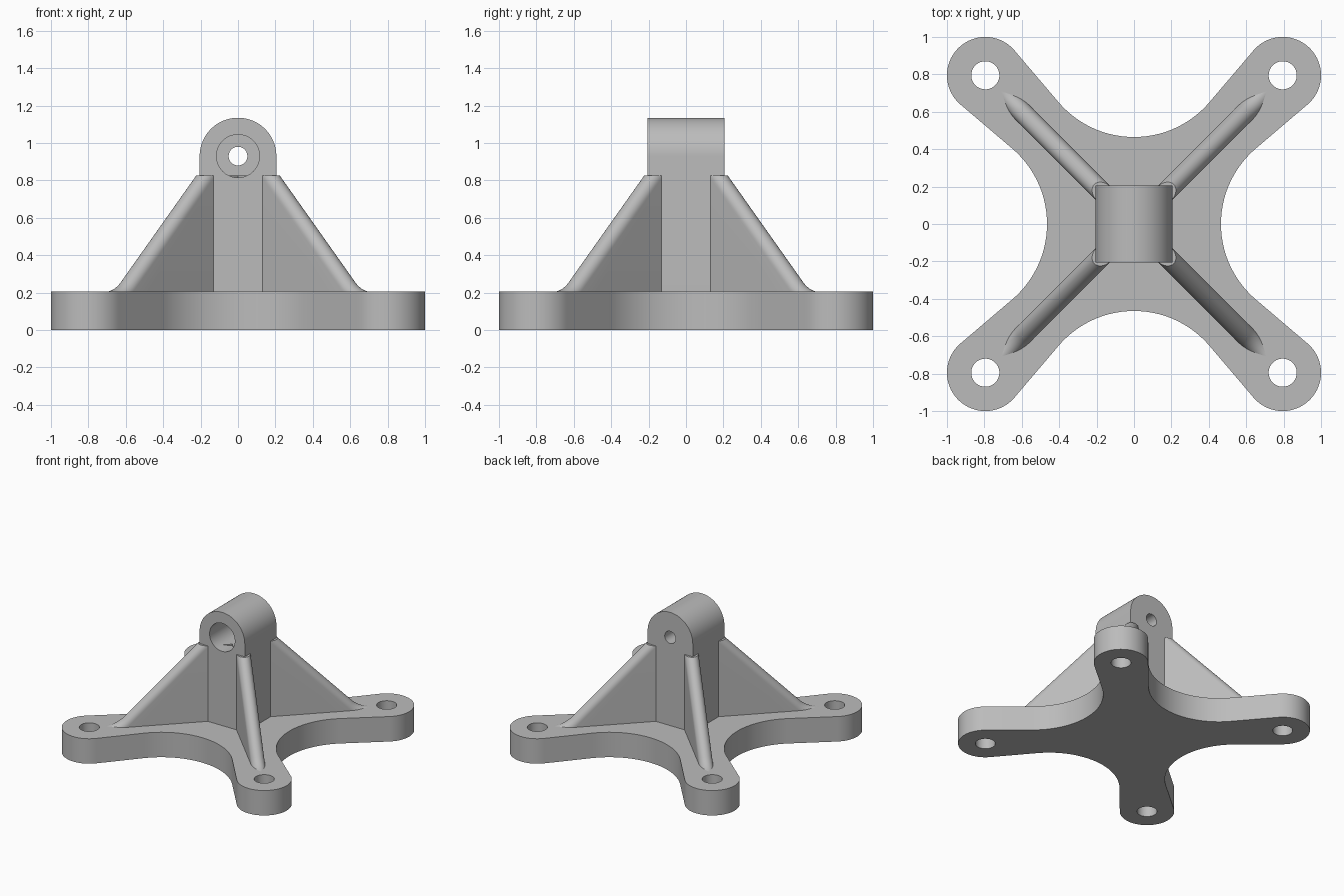
import bpy, bmesh
from math import sin, cos, radians, pi, sqrt
from mathutils import Matrix, Vector

if "Cube" in bpy.data.objects:
    bpy.data.objects.remove(bpy.data.objects["Cube"], do_unlink=True)

grey = bpy.data.materials.new("plain grey")
grey.use_nodes = True
grey.diffuse_color = (0.5, 0.5, 0.5, 1)
grey.node_tree.nodes["Principled BSDF"].inputs["Base Color"].default_value = grey.diffuse_color

PLATE_H = 0.205      # plate thickness
HALF = 0.205         # half width of the block, also lobe radius
ARM = 0.795          # lobe centre in x and y
BORE_Z = 0.93


def arc(cx, cy, r, a0, a1, n):
    """Points on an arc, angles in degrees."""
    steps = [radians(a0 + (a1 - a0) * i / n) for i in range(n + 1)]
    return [(cx + r * cos(a), cy + r * sin(a)) for a in steps]


def make_object(name, bm):
    bmesh.ops.recalc_face_normals(bm, faces=bm.faces)
    mesh = bpy.data.meshes.new(name)
    bm.to_mesh(mesh)
    bm.free()
    mesh.materials.append(grey)
    obj = bpy.data.objects.new(name, mesh)
    bpy.context.collection.objects.link(obj)
    return obj


def prism(name, points, offset):
    """Closed outline extruded by the offset vector."""
    bm = bmesh.new()
    face = bm.faces.new([bm.verts.new(p) for p in points])
    new = bmesh.ops.extrude_face_region(bm, geom=[face])["geom"]
    bmesh.ops.translate(bm, vec=offset,
                        verts=[v for v in new if isinstance(v, bmesh.types.BMVert)])
    return make_object(name, bm)


def activate(obj):
    bpy.ops.object.select_all(action='DESELECT')
    obj.select_set(True)
    bpy.context.view_layer.objects.active = obj


def drill(obj, centre, radius, depth, along_y=False):
    """Cut a round hole centred at a point."""
    bpy.ops.mesh.primitive_cylinder_add(
        vertices=64, radius=radius, depth=depth, location=centre,
        rotation=(pi / 2 if along_y else 0, 0, 0))
    cutter = bpy.context.object
    cutter.hide_render = True
    cutter.data.materials.append(grey)
    mod = obj.modifiers.new("hole", 'BOOLEAN')
    mod.operation = 'DIFFERENCE'
    mod.solver = 'EXACT'
    mod.object = cutter
    activate(obj)
    bpy.ops.object.modifier_apply(modifier=mod.name)
    bpy.data.objects.remove(cutter, do_unlink=True)


def smooth(obj):
    activate(obj)
    bpy.ops.object.shade_smooth_by_angle(angle=radians(30))


# Cross-shaped base plate: one lobe and one concave side, turned four times
quarter = arc(ARM, ARM, HALF, -49.5, 139.5, 40) + arc(0, 0.995, 0.53, -40.5, -139.5, 40)
outline = []
for k in range(4):
    turn = Matrix.Rotation(k * pi / 2, 3, 'Z')
    outline += [turn @ Vector((x, y, 0)) for x, y in quarter]
plate = prism("base_plate", outline, (0, 0, PLATE_H))
for sx in (-1, 1):
    for sy in (-1, 1):
        drill(plate, (sx * ARM, sy * ARM, PLATE_H / 2), 0.075, 1)
smooth(plate)

# Upright block with a rounded head, through hole and front counterbore
head = [(HALF, 0.2), *arc(0, BORE_Z, HALF, 0, 180, 64), (-HALF, 0.2)]
block = prism("bearing_block", [(x, -HALF, z) for x, z in head], (0, 2 * HALF, 0))
drill(block, (0, 0, BORE_Z), 0.05, 1, True)
drill(block, (0, -HALF, BORE_Z), 0.115, 0.6, True)
smooth(block)


# Diagonal rib: rounded ridge swept down a 45 degree slope with a fillet at the foot
RIB_R, RIB_TOP, FOOT_R = 0.053, 0.825, 0.2
foot_d = 0.92 + FOOT_R * (sqrt(2) - 1)
ridge = [(0.0, 1.125, 45)]
for i in range(13):
    a = 45 + 45 * i / 12
    ridge.append((foot_d - FOOT_R * cos(radians(a)),
                  PLATE_H + FOOT_R - FOOT_R * sin(radians(a)), a))


def make_rib(name, angle):
    bm = bmesh.new()
    rings = []
    for d, z, a in ridge:
        nd, nz = cos(radians(a)), sin(radians(a))
        ring = [(d - nd * RIB_R, -RIB_R, 0.1)]
        for side, lift in arc(0, 0, RIB_R, 180, 0, 20):
            drop = RIB_R - lift
            ring.append((d - nd * drop, side, z - nz * drop))
        ring.append((d - nd * RIB_R, RIB_R, 0.1))
        rings.append([bm.verts.new(p) for p in ring])
    n = len(rings[0])
    for r0, r1 in zip(rings, rings[1:]):
        for j in range(n):
            k = (j + 1) % n
            bm.faces.new((r0[j], r0[k], r1[k], r1[j]))
    bm.faces.new(rings[0])
    bm.faces.new(rings[-1])
    # Flat cut across the top
    cut = bmesh.ops.bisect_plane(bm, geom=bm.verts[:] + bm.edges[:] + bm.faces[:],
                                 plane_co=(0, 0, RIB_TOP), plane_no=(0, 0, 1),
                                 clear_outer=True)
    edges = [e for e in cut["geom_cut"] if isinstance(e, bmesh.types.BMEdge)]
    bmesh.ops.holes_fill(bm, edges=edges, sides=0)
    bmesh.ops.rotate(bm, verts=bm.verts, matrix=Matrix.Rotation(angle, 3, 'Z'))
    smooth(make_object(name, bm))


names = ("back_left_rib", "back_right_rib", "front_right_rib", "front_left_rib")
for k, name in enumerate(names):
    make_rib(name, pi / 4 + k * pi / 2)
